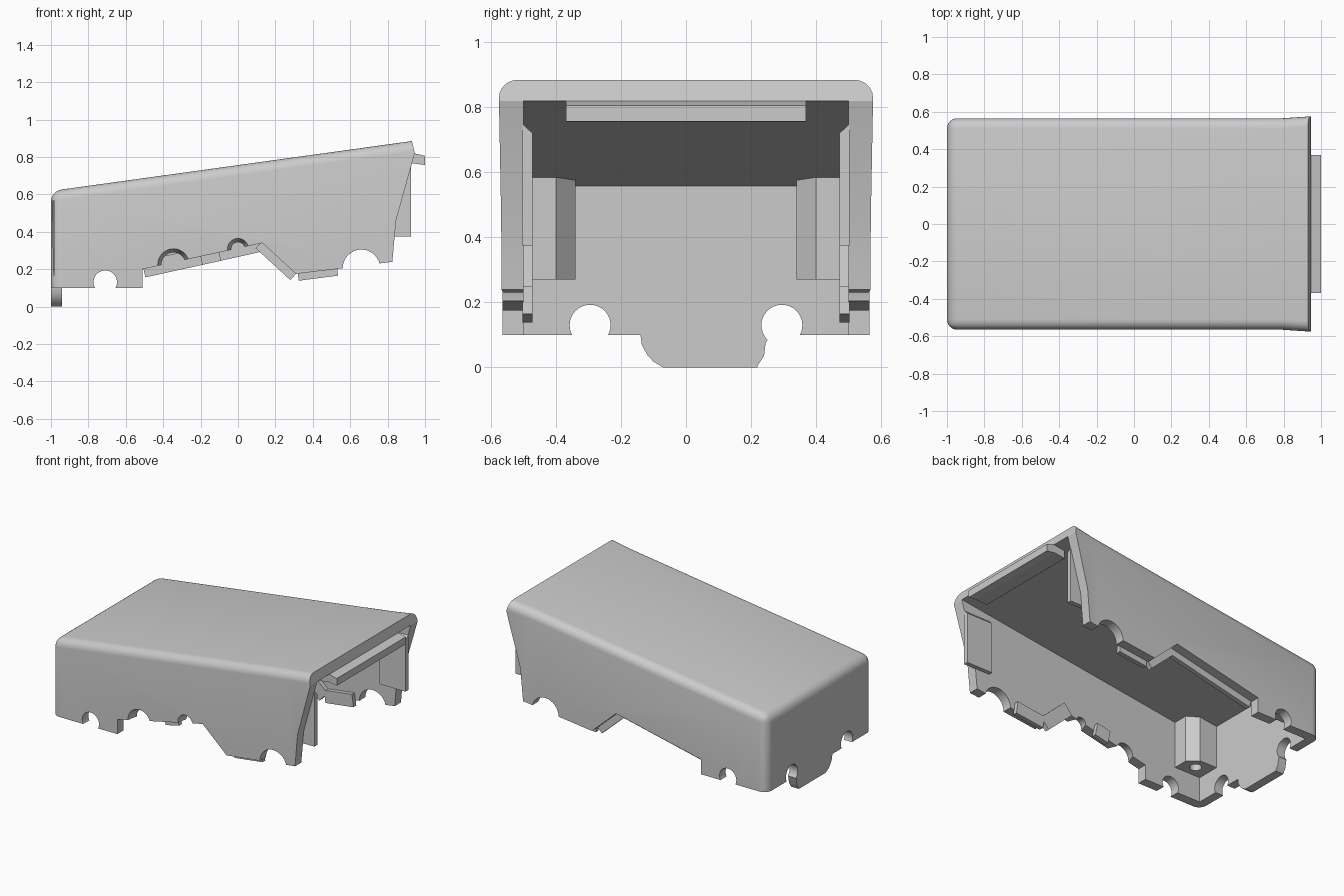
import bpy, bmesh, math
from mathutils import Matrix, Vector

if "Cube" in bpy.data.objects:
    bpy.data.objects.remove(bpy.data.objects["Cube"], do_unlink=True)

grey = bpy.data.materials.new("plain grey")
grey.use_nodes = True
grey.diffuse_color = (0.6, 0.6, 0.6, 1)
grey.node_tree.nodes["Principled BSDF"].inputs["Base Color"].default_value = (0.6, 0.6, 0.6, 1)


def finish(name, bm):
    bmesh.ops.recalc_face_normals(bm, faces=bm.faces)
    mesh = bpy.data.meshes.new(name)
    bm.to_mesh(mesh)
    bm.free()
    mesh.materials.append(grey)
    obj = bpy.data.objects.new(name, mesh)
    bpy.context.scene.collection.objects.link(obj)
    return obj


def prism_mesh(points, axis, low, high):
    """Extrude a flat profile along one axis; the points use the other two."""
    place = {"x": lambda p, d: (d, p[0], p[1]),
             "y": lambda p, d: (p[0], d, p[1]),
             "z": lambda p, d: (p[0], p[1], d)}[axis]
    bm = bmesh.new()
    ends = [[bm.verts.new(place(p, d)) for p in points] for d in (low, high)]
    for ring in ends:
        bm.faces.new(ring)
    for i in range(len(points)):
        j = (i + 1) % len(points)
        bm.faces.new((ends[0][i], ends[0][j], ends[1][j], ends[1][i]))
    return bm


def prism(name, points, axis, low, high):
    return finish(name, prism_mesh(points, axis, low, high))


def round_cutter(name, center, axis, r1, r2, depth):
    bm = bmesh.new()
    turn = Vector((0, 0, 1)).rotation_difference(Vector(axis)).to_matrix().to_4x4()
    bmesh.ops.create_cone(bm, cap_ends=True, segments=32, radius1=r1, radius2=r2,
                          depth=depth, matrix=Matrix.Translation(center) @ turn)
    return finish(name, bm)


def cut(obj, cutters):
    """Subtract the cutters, keep the result, and throw the cutters away."""
    for cutter in cutters:
        cutter.hide_render = True
        mod = obj.modifiers.new("cut", "BOOLEAN")
        mod.operation = "DIFFERENCE"
        mod.solver = "EXACT"
        mod.object = cutter
    graph = bpy.context.evaluated_depsgraph_get()
    mesh = bpy.data.meshes.new_from_object(obj.evaluated_get(graph))
    obj.modifiers.clear()
    obj.data = mesh
    for cutter in cutters:
        bpy.data.objects.remove(cutter, do_unlink=True)


def smooth(obj):
    bpy.ops.object.select_all(action="DESELECT")
    obj.select_set(True)
    bpy.context.view_layer.objects.active = obj
    bpy.ops.object.shade_smooth_by_angle(angle=math.radians(28))


# Outer body of the cover: sloped roof, slanted open end
W = 0.565
side = [(-1, 0), (0.8, 0), (0.825, 0.24), (0.845, 0.46),
        (0.945, 0.82), (0.93, 0.885), (-1, 0.618)]
bm = prism_mesh(side, "y", -W, W)


def is_rounded(edge):
    a, b = (v.co for v in edge.verts)
    roof = a.z > 0.6 and b.z > 0.6 and min(a.x, b.x) < -0.9
    corner = a.x < -0.99 and b.x < -0.99 and abs(a.z - b.z) > 0.3
    return roof or corner


bmesh.ops.bevel(bm, geom=[e for e in bm.edges if is_rounded(e)], offset=0.055,
                segments=6, profile=0.5, affect="EDGES")

# Slight flare toward the open end
bmesh.ops.bisect_plane(bm, geom=bm.verts[:] + bm.edges[:] + bm.faces[:],
                       plane_co=(0.79, 0, 0), plane_no=(1, 0, 0))
for v in bm.verts:
    if v.co.x > 0.79:
        v.co.y *= 1 + 0.12 * (v.co.x - 0.79)
cover = finish("cover_shell", bm)

# Hollow inside, stepped side edges, end wall edge with its rounded tab
cutters = [prism("hollow", [(-0.94, -0.5), (-0.94, 0.558), (1.5, 0.897), (1.5, -0.5)],
                 "y", -0.5, 0.5)]
edge = [(-0.51, 0.1), (-0.51, 0.2), (0.13, 0.34), (0.31, 0.175),
        (0.56, 0.205), (1.1, 0.275), (1.1, -0.3), (-1.2, -0.3), (-1.2, 0.1)]
for s in (-1, 1):
    cutters.append(prism("edge_cutter", edge, "y", s * 0.46, s * 0.8))
tab = [(-0.7, 0.1), (-0.14, 0.1), (-0.136, 0.07), (-0.12, 0.04), (-0.1, 0.018),
       (-0.07, 0), (-0.07, -0.01), (0.22, -0.01), (0.22, 0.005), (0.24, 0.035),
       (0.245, 0.075), (0.26, 0.1), (0.7, 0.1), (0.7, -0.3), (-0.7, -0.3)]
cutters.append(prism("tab_cutter", tab, "x", -1.2, -0.92))

# Cable openings
for s in (-1, 1):
    cutters.append(round_cutter("end_hole", (-1, s * 0.295, 0.13), (1, 0, 0), 0.063, 0.063, 0.3))
    for x, z, r in ((-0.71, 0.13, 0.063), (0.66, 0.205, 0.1)):
        cutters.append(round_cutter("side_hole", (x, s * 0.54, z), (0, 1, 0), r, r, 0.2))
for x, z, r in ((-0.345, 0.225, 0.08), (0, 0.308, 0.052)):
    cutters.append(round_cutter("flared_hole", (x, -0.53, z), (0, 1, 0), r + 0.012, r - 0.025, 0.12))
cut(cover, cutters)
smooth(cover)


# Lips inside the side walls that hang just past the edge
def lip(name, a, b, s, below=0.045, above=0.045):
    a, b = Vector(a), Vector(b)
    d = (b - a).normalized()
    n = Vector((-d.y, d.x))
    quad = [a - n * below, b - n * below, b + n * above, a + n * above]
    prism(name, quad, "y", s * 0.472, s * 0.503)


for s, word in ((-1, "front"), (1, "back")):
    lip(word + "_slant_lip", (0.125, 0.345), (0.31, 0.175), s)
    lip(word + "_low_lip", (0.32, 0.178), (0.53, 0.205), s, 0.04)
lip("back_long_lip", (-0.505, 0.2), (0.12, 0.338), 1)
lip("front_small_lip", (-0.2, 0.267), (-0.1, 0.289), -1)

# Guide plates by the open end and corner screw posts
for s, word in ((-1, "front"), (1, "back")):
    plate = [(s * 0.503, 0.75), (s * 0.472, 0.72), (s * 0.472, 0.375), (s * 0.503, 0.375)]
    prism(word + "_guide_plate", plate, "x", 0.73, 0.925)

    post = [(-0.95, s * 0.34), (-0.81, s * 0.34), (-0.745, s * 0.4),
            (-0.745, s * 0.51), (-0.95, s * 0.51)]
    screw_post = prism(word + "_screw_post", post, "z", 0.27, 0.6)
    cut(screw_post, [round_cutter("screw_hole", (-0.84, s * 0.42, 0.27), (0, 0, 1),
                                  0.045, 0.03, 0.2)])
    smooth(screw_post)

# Latch bar under the roof at the open end
prism("latch_bar", [(0.86, 0.755), (0.94, 0.765), (1, 0.757), (1, 0.806),
                    (0.94, 0.82), (0.86, 0.83)], "y", -0.37, 0.37)
